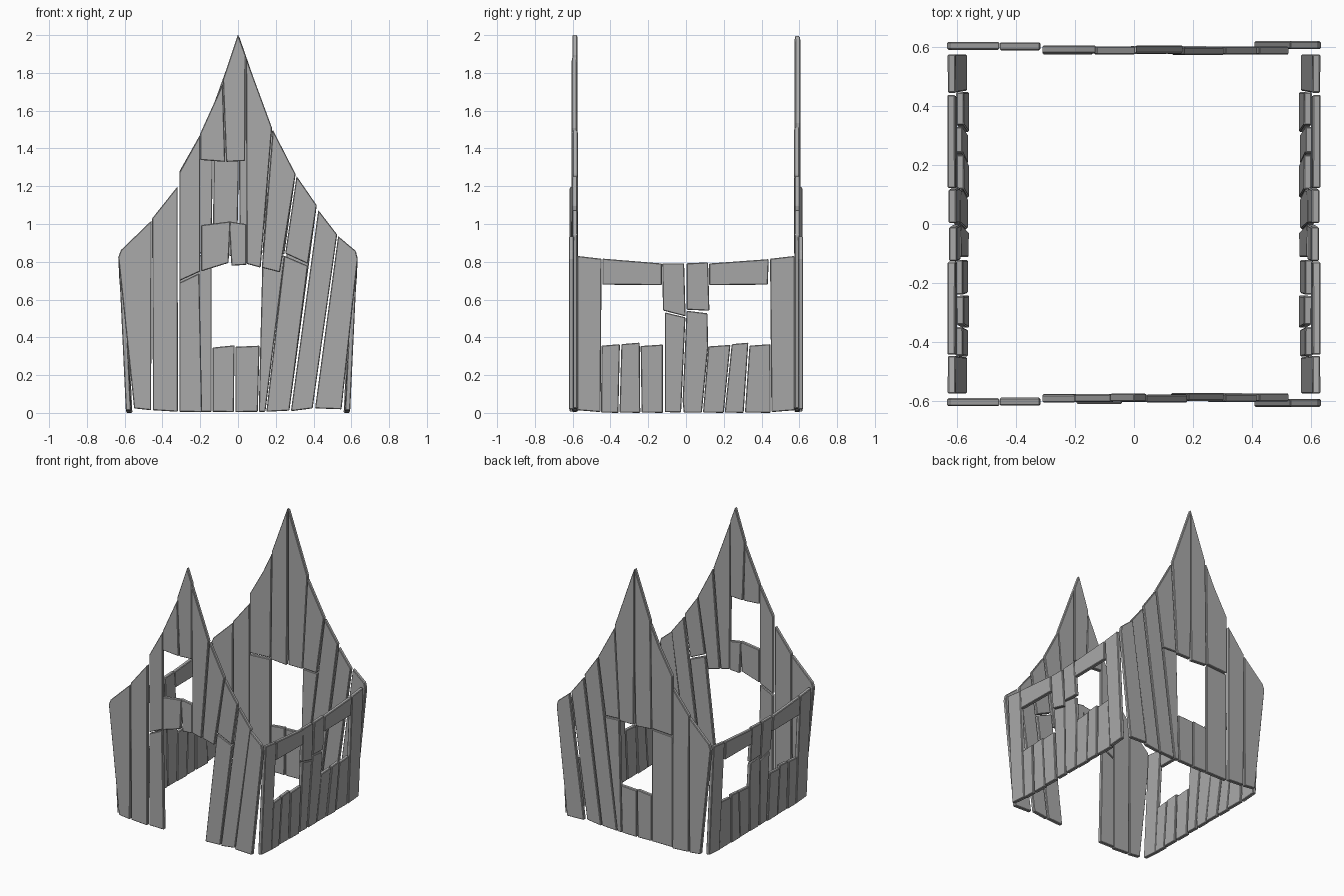
import bpy, bmesh
from mathutils import Vector

wood = bpy.data.materials.new("dark_grey_wood")
wood.diffuse_color = (0.4, 0.4, 0.4, 1)


def plank(name, outline, place, normal, thick):
    """Prism from a 2D outline: 'place' maps it to the outer face, 'normal' points outward."""
    bm = bmesh.new()
    outer = [Vector(place(u, v)) for u, v in outline]
    vo = [bm.verts.new(p) for p in outer]
    vi = [bm.verts.new(p - Vector(normal) * thick) for p in outer]
    bm.faces.new(vo)
    bm.faces.new(vi[::-1])
    n = len(vo)
    for i in range(n):
        j = (i + 1) % n
        bm.faces.new((vo[j], vo[i], vi[i], vi[j]))
    bmesh.ops.recalc_face_normals(bm, faces=bm.faces)
    me = bpy.data.meshes.new(name)
    bm.to_mesh(me)
    bm.free()
    me.materials.append(wood)
    ob = bpy.data.objects.new(name, me)
    bpy.context.collection.objects.link(ob)
    bev = ob.modifiers.new("worn_edges", 'BEVEL')
    bev.width = 0.004
    bev.segments = 1
    return ob


def gable(name, sign, planks):
    for i, (depth, pts) in enumerate(planks):
        plank(f"{name}_plank_{i + 1}", pts, lambda u, v: (u, sign * depth, v),
              (0, sign, 0), 0.027)


def side(name, sign, planks):
    # side walls lean outward towards the top
    for i, (push, pts) in enumerate(planks):
        plank(f"{name}_plank_{i + 1}", pts,
              lambda u, v: (sign * (0.587 + push + 0.047 * v), u, v),
              (sign, 0, 0), 0.027)


# Planks shared by both gables
shared = [
    (0.618, [(-.55, .03), (-.46, .02), (-.457, 1.025), (-.62, .868), (-.634, .83)]),
    (0.616, [(-.45, .02), (-.318, .012), (-.32, 1.205), (-.455, 1.035)]),
    (0.602, [(.28, .015), (.395, .03), (.525, .95), (.425, 1.08)]),
    (0.620, [(.408, .03), (.548, .025), (.634, .82), (.624, .863), (.53, .942)]),
]

# Front gable: doorway with arched head and an upper window
gable("front_wall", -1, shared + [
    (0.604, [(-.31, .012), (-.19, .01), (-.205, .745), (-.31, .695)]),
    (0.606, [(-.31, .705), (-.2, .755), (-.2, 1.48), (-.31, 1.28)]),
    (0.610, [(-.195, .755), (-.05, .80), (-.04, 1.02), (-.195, 1.0)]),
    (0.604, [(-.035, .785), (.045, .79), (.045, 1.005), (-.048, 1.02)]),
    (0.604, [(-.2, 1.345), (-.068, 1.335), (-.08, 1.75), (-.2, 1.485)]),
    (0.602, [(-.063, 1.335), (.038, 1.34), (.04, 1.9), (0, 2.01), (-.08, 1.77)]),
    (0.606, [(.046, .795), (.12, .775), (.18, 1.515), (.042, 1.89)]),
    (0.600, [(.126, .775), (.222, .75), (.305, 1.27), (.184, 1.505)]),
    (0.604, [(.25, .85), (.37, .795), (.417, 1.105), (.31, 1.26)]),
    (0.600, [(.15, .012), (.272, .018), (.37, .785), (.245, .838)]),
])

# Back gable: single low window, solid boards above
gable("back_wall", 1, shared + [
    (0.602, [(-.31, .012), (-.14, .012), (-.14, .845), (-.31, .835)]),
    (0.606, [(-.31, .845), (-.14, .853), (-.13, 1.63), (-.2, 1.48), (-.31, 1.285)]),
    (0.602, [(-.134, .845), (-.005, .835), (.003, 1.25), (.003, 2.005), (-.125, 1.65)]),
    (0.606, [(.01, .84), (.125, .84), (.165, 1.54), (.006, 2.0), (.006, 1.25)]),
    (0.600, [(.13, .85), (.245, .845), (.305, 1.27), (.17, 1.52)]),
    (0.604, [(.11, .012), (.145, .012), (.248, .838), (.13, .845), (.118, .36)]),
    (0.602, [(.15, .012), (.272, .018), (.417, 1.105), (.31, 1.26)]),
    (0.602, [(-.135, .012), (-.022, .01), (-.018, .364), (-.135, .352)]),
    (0.604, [(-.014, .01), (.105, .012), (.114, .362), (-.014, .356)]),
])

# Side walls: end posts, two windows, centre posts, lintels and short sill boards
side_planks = [
    (0.006, [(-.575, .02), (-.452, .01), (-.447, .822), (-.575, .837)]),
    (0.006, [(.452, .01), (.575, .02), (.575, .837), (.445, .822)]),
    (0.008, [(-.443, .685), (-.128, .682), (-.128, .797), (-.443, .823)]),
    (0.008, [(.122, .682), (.433, .685), (.438, .82), (.122, .797)]),
    (0.003, [(-.122, .548), (-.002, .517), (-.01, .798), (-.126, .798)]),
    (0.005, [(.003, .552), (.124, .547), (.117, .803), (.003, .798)]),
    (0.000, [(-.112, .01), (-.026, .008), (-.003, .512), (-.112, .538)]),
    (0.002, [(-.018, .07), (-.012, .008), (.084, .008), (.117, .35), (.114, .533), (.003, .547)]),
]
for i, (b0, b1, t0, t1, h) in enumerate([
        (-.45, -.358, -.447, -.35, .370), (-.352, -.242, -.342, -.245, .378),
        (-.235, -.122, -.24, -.122, .368), (.090, .2, .118, .235, .366),
        (.205, .305, .242, .33, .378), (.312, .448, .336, .447, .37)]):
    side_planks.append((-0.001 if i % 2 else 0.003,
                        [(b0, .008), (b1, .006), (t1, h), (t0, h - .008)]))

side("right_wall", 1, side_planks)
side("left_wall", -1, side_planks)

# Settle everything on the ground
bottom = min(v.co.z for o in bpy.data.objects for v in o.data.vertices)
for o in bpy.data.objects:
    o.location.z = -bottom
